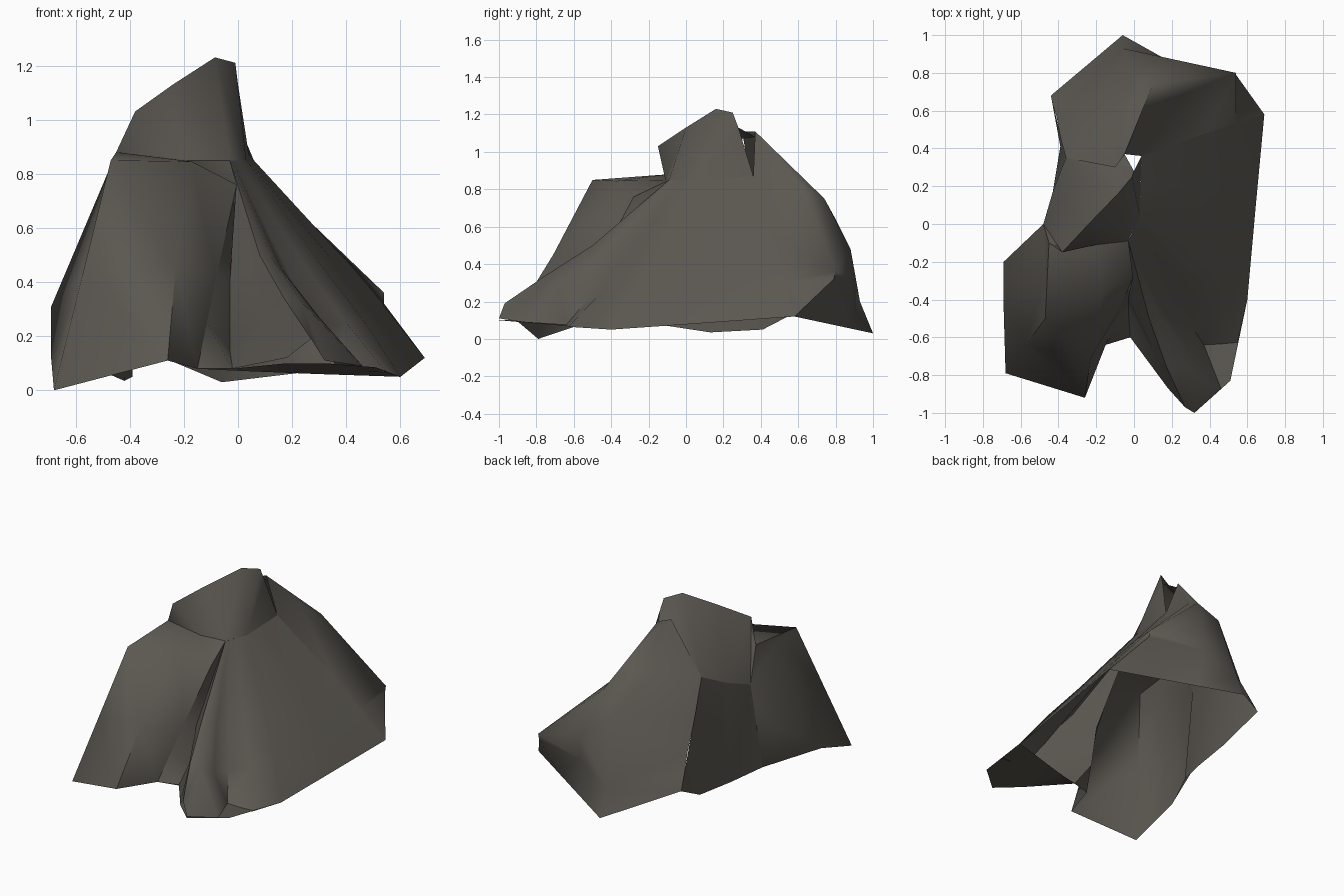
import bpy, bmesh, math
from mathutils import Vector

cloth = bpy.data.materials.new("dark_warm_grey")
cloth.diffuse_color = (0.105, 0.097, 0.083, 1)


def sheet(name, rows):
    """Loft a single open sheet through rows of points, normals facing outward."""
    bm = bmesh.new()
    grid = [[bm.verts.new(p) for p in row] for row in rows]
    for upper, lower in zip(grid, grid[1:]):
        for i in range(len(upper) - 1):
            bm.faces.new((upper[i], lower[i], lower[i + 1], upper[i + 1]))
    bmesh.ops.remove_doubles(bm, verts=bm.verts, dist=0.002)
    bmesh.ops.triangulate(bm, faces=bm.faces[:])
    bm.normal_update()
    centre = Vector((0, 0.1, 0.2))
    facing = sum(f.calc_area() * f.normal.dot(f.calc_center_median() - centre) for f in bm.faces)
    if facing < 0:
        bmesh.ops.reverse_faces(bm, faces=bm.faces[:])
    mesh = bpy.data.meshes.new(name)
    bm.to_mesh(mesh)
    bm.free()
    mesh.materials.append(cloth)
    ob = bpy.data.objects.new(name, mesh)
    bpy.context.collection.objects.link(ob)
    bpy.ops.object.select_all(action='DESELECT')
    ob.select_set(True)
    bpy.context.view_layer.objects.active = ob
    bpy.ops.object.shade_smooth_by_angle(angle=math.radians(65))
    return ob


# Peak: back slope, ridge line, front slope
sheet("peak", [
    [(-.48, 0, .66), (-.43, .17, .72), (-.36, .35, .81), (-.10, .30, 1.07), (-.05, .37, 1.08)],
    [(-.38, -.15, 1.03), (-.24, 0, 1.13), (-.085, .16, 1.23), (-.01, .25, 1.21), (0, .28, 1.13)],
    [(-.45, -.10, .88), (-.20, -.11, .85), (-.03, -.09, .85), (.03, .05, .85), (.04, .36, .87)],
])

# Front left fold: shelf under the peak, top rim, middle, hem
sheet("front_fold", [
    [(-.40, -.12, .955), (-.45, -.10, .88), (-.45, -.10, .88), (-.20, -.11, .85), (-.03, -.09, .85)],
    [(-.48, 0, .66), (-.47, -.30, .83), (-.47, -.50, .85), (-.17, -.37, .845), (-.005, -.28, .76)],
    [(-.49, -.05, .36), (-.69, -.20, .31), (-.575, -.645, .425), (-.23, -.71, .45), (-.08, -.46, .42)],
    [(-.50, -.10, .07), (-.69, -.45, .115), (-.68, -.79, 0), (-.26, -.92, .11), (-.15, -.64, .08)],
])

# Right side: valley beside the front fold, front spur, second valley, broad slope
sheet("right_slope", [
    [(-.005, -.28, .76), (-.03, -.09, .85), (-.03, -.09, .85), (-.03, -.09, .85), (-.03, -.09, .85),
     (-.02, -.07, .85), (-.01, -.045, .85), (0, -.02, .85), (.03, .05, .85), (.035, .20, .86), (.04, .36, .87)],
    [(-.08, -.46, .42), (-.03, -.40, .40), (.04, -.46, .46), (.08, -.50, .50), (.13, -.50, .48),
     (.16, -.46, .45), (.20, -.38, .41), (.26, -.30, .44), (.31, -.15, .46), (.35, .20, .48), (.38, .48, .50)],
    [(-.115, -.55, .25), (-.03, -.45, .15), (.10, -.66, .28), (.17, -.75, .34), (.24, -.75, .32),
     (.30, -.68, .27), (.29, -.52, .22), (.40, -.45, .25), (.47, -.28, .25), (.50, .15, .28), (.54, .53, .31)],
    [(-.15, -.64, .08), (-.02, -.60, .08), (.18, -.87, .12), (.27, -.97, .19), (.32, -1, .11),
     (.46, -.87, .09), (.37, -.64, .075), (.55, -.63, .065), (.60, -.40, .05), (.645, .10, .085), (.69, .58, .12)],
])

# Flat underside of the front spur
sheet("spur_underside", [
    [(-.15, -.64, .08), (-.02, -.60, .08), (.18, -.87, .10), (.32, -1, .10), (.51, -.83, .085), (.60, -.40, .05)],
    [(-.15, -.64, .08), (-.02, -.595, .073), (.15, -.545, .066), (.30, -.495, .06), (.45, -.445, .055), (.60, -.40, .05)],
])

# Back: second peak and ridge, shoulder, hem
sheet("back_slope", [
    [(.04, .36, .87), (-.05, .37, 1.11), (-.07, .34, 1.11), (-.10, .30, 1.11), (-.36, .35, .81)],
    [(.38, .48, .50), (.05, .60, .83), (.10, .74, .75), (-.12, .53, .88), (-.39, .46, .60)],
    [(.54, .53, .31), (.54, .80, .36), (.17, .88, .48), (-.02, .80, .64), (-.41, .57, .40)],
    [(.69, .58, .12), (.54, .79, .32), (.17, .88, .32), (-.06, .93, .20), (-.43, .63, .29)],
    [(.69, .58, .12), (.44, .72, .09), (.19, .86, .06), (-.06, 1, .03), (-.44, .68, .19)],
])

# Narrow left wall between the back slope and the front fold
sheet("left_wall", [
    [(-.36, .35, .81), (-.36, .35, .81), (-.43, .17, .72), (-.48, 0, .66)],
    [(-.44, .68, .19), (-.39, .41, .05), (-.42, .13, .035), (-.50, -.10, .07)],
])
